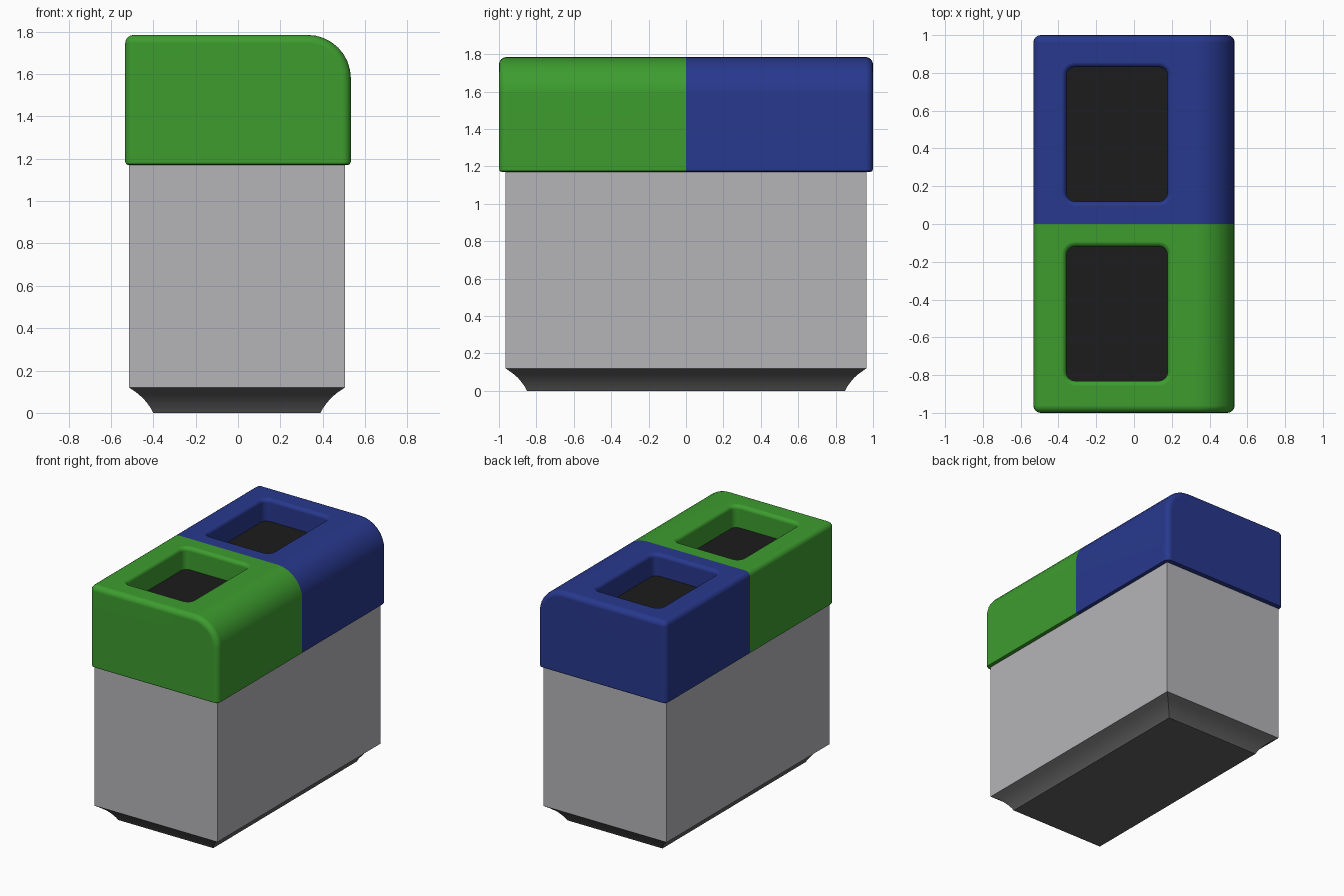
import bpy, bmesh, math

if "Cube" in bpy.data.objects:
    bpy.data.objects.remove(bpy.data.objects["Cube"])


def material(name, rgb):
    m = bpy.data.materials.new(name)
    m.diffuse_color = (*rgb, 1)
    m.use_nodes = True
    m.node_tree.nodes["Principled BSDF"].inputs["Base Color"].default_value = m.diffuse_color
    return m


GREY = material("grey body", (0.46, 0.46, 0.485))
DARK = material("dark grey base", (0.12, 0.12, 0.12))
BLACK = material("black recess floor", (0.0115, 0.0115, 0.0115))
GREEN = material("green cap", (0.047, 0.335, 0.028))
BLUE = material("blue cap", (0.021, 0.040, 0.27))


def make(name, bm, *mats):
    bmesh.ops.recalc_face_normals(bm, faces=bm.faces)
    me = bpy.data.meshes.new(name)
    bm.to_mesh(me)
    bm.free()
    ob = bpy.data.objects.new(name, me)
    bpy.context.collection.objects.link(ob)
    for m in mats:
        me.materials.append(m)
    return ob


def activate(ob):
    bpy.ops.object.select_all(action='DESELECT')
    ob.select_set(True)
    bpy.context.view_layer.objects.active = ob


def smooth(ob, angle=35):
    activate(ob)
    bpy.ops.object.shade_smooth_by_angle(angle=math.radians(angle))


def rect(cx, cy, hx, hy, r=0.0, n=4):
    """Rectangle outline, with rounded corners when r > 0."""
    pts = []
    for k, (sx, sy) in enumerate([(1, 1), (-1, 1), (-1, -1), (1, -1)]):
        for i in range(n + 1 if r else 1):
            a = math.pi / 2 * (k + i / n)
            pts.append((cx + sx * (hx - r) + r * math.cos(a),
                        cy + sy * (hy - r) + r * math.sin(a)) if r
                       else (cx + sx * hx, cy + sy * hy))
    return pts


def loft(levels):
    """Closed solid through a list of (outline, z)."""
    bm = bmesh.new()
    rings = [[bm.verts.new((x, y, z)) for x, y in o] for o, z in levels]
    for a, b in zip(rings, rings[1:]):
        for i in range(len(a)):
            j = (i + 1) % len(a)
            bm.faces.new((a[i], a[j], b[j], b[i]))
    bm.faces.new(rings[0])
    bm.faces.new(rings[-1])
    return bm


# Body block and concave flared base
make("body", loft([(rect(-0.005, 0, 0.51, 0.965), z) for z in (0.12, 1.19)]), GREY)
flare = [(0, 0.115), (0.02, 0.105), (0.045, 0.087), (0.07, 0.066),
         (0.095, 0.037), (0.12, 0)]
base = make("base", loft([(rect(-0.005, 0, 0.51 - d, 0.965 - d), z) for z, d in flare]), DARK)
smooth(base)

# Cap: box with one large rounded edge, then softened edges
Z0, Z1 = 1.17, 1.785
bm = loft([(rect(0, 0, 0.533, 1.0), z) for z in (Z0, Z1)])
bmesh.ops.recalc_face_normals(bm, faces=bm.faces)
big = [e for e in bm.edges if all(v.co.x > 0.5 and v.co.z > Z1 - 0.01 for v in e.verts)]
bmesh.ops.bevel(bm, geom=big, offset=0.205, segments=8, profile=0.5, affect='EDGES')
bm.normal_update()
sharp = [e for e in bm.edges if e.calc_face_angle(0) > 0.7
         and not all(v.co.z < Z0 + 0.01 for v in e.verts)]
bmesh.ops.bevel(bm, geom=sharp, offset=0.04, segments=4, profile=0.5, affect='EDGES')
under = [e for e in bm.edges if all(v.co.z < Z0 + 0.001 for v in e.verts)]
bmesh.ops.bevel(bm, geom=under, offset=0.016, segments=2, profile=0.5, affect='EDGES')
bmesh.ops.bisect_plane(bm, geom=bm.verts[:] + bm.edges[:] + bm.faces[:],
                       plane_co=(0, 0, 0), plane_no=(0, 1, 0))
cap = make("cap", bm, GREEN, BLUE)

# Two recesses with rounded rims, and their floors
FLOOR, RIM = 1.62, 0.028
for side, label in ((-1, "front"), (1, "back")):
    def outline(d):
        return rect(-0.09, side * 0.475, 0.268 + d, 0.355 + d, 0.045 + d)
    levels = [(outline(0), FLOOR - 0.03)]
    for i in range(6):
        a = math.radians(15 * i)
        levels.append((outline(RIM * (1 - math.cos(a))), Z1 - RIM + RIM * math.sin(a)))
    # run out tangentially through the top face
    levels.append((outline(RIM + 0.02), Z1 + 0.004))
    cutter = make(label + "_recess_cutter", loft(levels))
    activate(cap)
    mod = cap.modifiers.new("recess", 'BOOLEAN')
    mod.operation, mod.solver, mod.object = 'DIFFERENCE', 'EXACT', cutter
    bpy.ops.object.modifier_apply(modifier=mod.name)
    bpy.data.objects.remove(cutter)
    make(label + "_recess_floor",
         loft([(outline(0.002), FLOOR - 0.008), (outline(0.002), FLOOR)]), BLACK)

# Colour the cap by half: green at the front, blue at the back
for p in cap.data.polygons:
    p.material_index = 1 if p.center.y > 0 else 0
smooth(cap)
w = cap.modifiers.new("even shading", 'WEIGHTED_NORMAL')
w.keep_sharp = True
